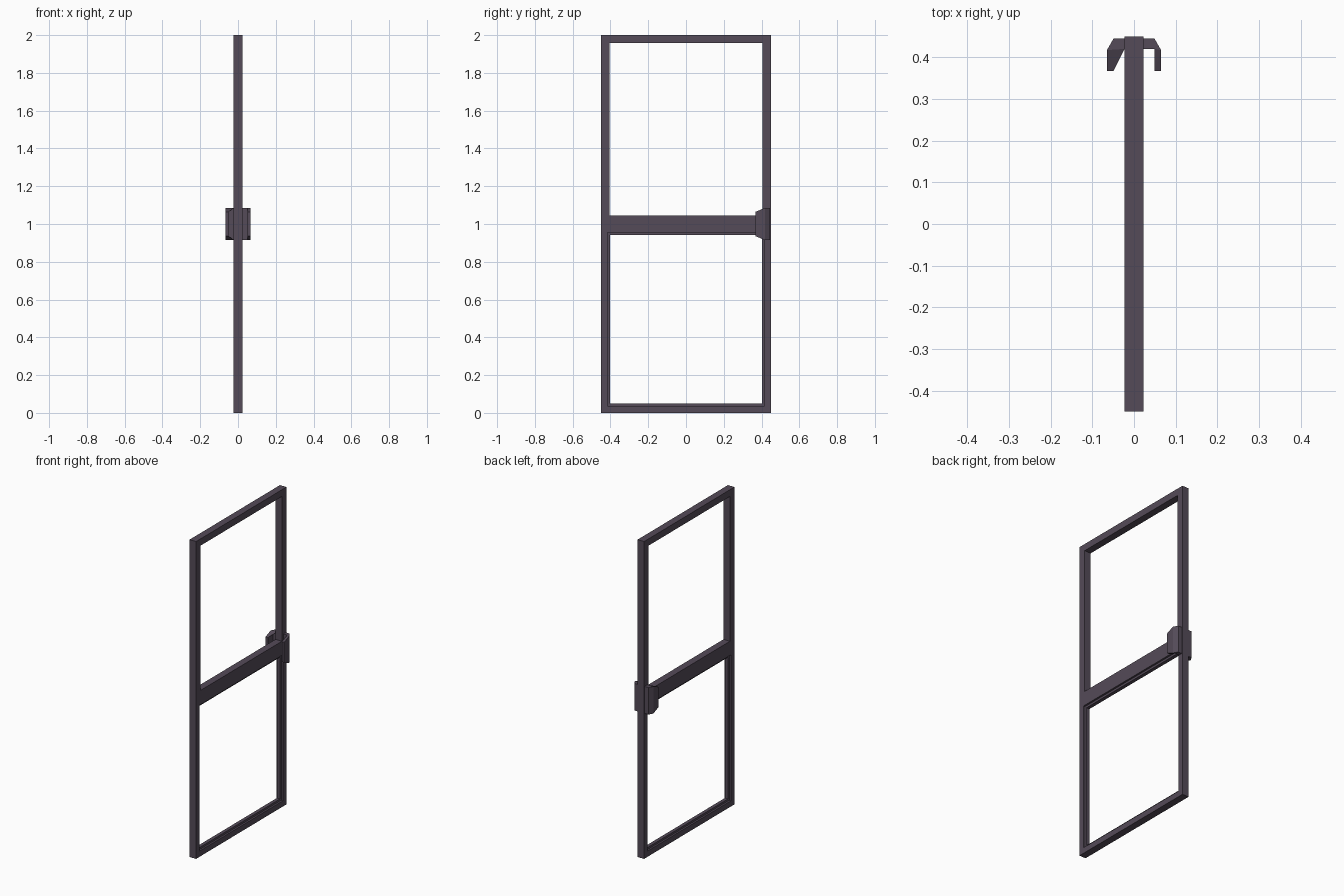
import bpy, bmesh, math

if "Cube" in bpy.data.objects:
    bpy.data.objects.remove(bpy.data.objects["Cube"])

metal = bpy.data.materials.new("dark_purple_grey")
metal.diffuse_color = (0.089, 0.07, 0.098, 1)
metal.use_nodes = True
metal.node_tree.nodes["Principled BSDF"].inputs["Base Color"].default_value = metal.diffuse_color


def rect(y0, y1, z0, z1):
    return [(y0, z0), (y1, z0), (y1, z1), (y0, z1)]


def frame(name, loops, depth):
    """Flat frame in the YZ plane: first loop is the outline, the rest are holes."""
    cu = bpy.data.curves.new(name + "_curve", "CURVE")
    cu.dimensions = "2D"
    cu.fill_mode = "BOTH"
    cu.extrude = depth / 2
    for pts in loops:
        sp = cu.splines.new("POLY")
        sp.points.add(len(pts) - 1)
        for p, (a, b) in zip(sp.points, pts):
            p.co = (a, b, 0, 1)
        sp.use_cyclic_u = True
    tmp = bpy.data.objects.new(name + "_tmp", cu)
    bpy.context.collection.objects.link(tmp)
    bpy.context.view_layer.update()
    me = bpy.data.meshes.new_from_object(
        tmp.evaluated_get(bpy.context.evaluated_depsgraph_get()))
    bpy.data.objects.remove(tmp)
    bm = bmesh.new()
    bm.from_mesh(me)
    for v in bm.verts:          # curve plane (x, y) becomes (y, z)
        v.co = (v.co.z, v.co.x, v.co.y)
    finish(name, bm, me)


def finish(name, bm, me):
    bmesh.ops.remove_doubles(bm, verts=bm.verts, dist=1e-5)
    bmesh.ops.recalc_face_normals(bm, faces=bm.faces)
    for f in bm.faces:
        f.smooth = False
        f.material_index = 0
    bm.to_mesh(me)
    bm.free()
    me.materials.clear()
    me.materials.append(metal)
    ob = bpy.data.objects.new(name, me)
    bpy.context.collection.objects.link(ob)
    return ob


# Door frame with two openings, and a slim bead lining the lower one
frame("door_frame", [rect(-0.45, 0.45, 0, 2),
                     rect(-0.405, 0.405, 1.045, 1.957),
                     rect(-0.416, 0.416, 0.036, 0.955)], 0.045)
frame("lower_bead", [rect(-0.416, 0.416, 0.036, 0.955),
                     rect(-0.403, 0.403, 0.049, 0.942)], 0.022)

# Bent pull handles, one on each face
profile = [(0.0225, 0.445), (0.049, 0.445), (0.065, 0.417), (0.065, 0.367),
           (0.049, 0.367), (0.049, 0.42), (0.0225, 0.42)]
for side, label in ((1, "right"), (-1, "left")):
    bm = bmesh.new()
    rings = []
    for s in (-1, 1):
        # the grip tapers towards its free end
        rings.append([bm.verts.new((side * x, y, 1 + s * (0.064 if y < 0.4 else 0.085)))
                      for x, y in profile])
        bm.faces.new(rings[-1])
    n = len(profile)
    for i in range(n):
        j = (i + 1) % n
        bm.faces.new((rings[0][i], rings[0][j], rings[1][j], rings[1][i]))
    bmesh.ops.triangulate(bm, faces=[f for f in bm.faces if len(f.verts) > 4])
    finish("handle_" + label, bm, bpy.data.meshes.new("handle_" + label))
